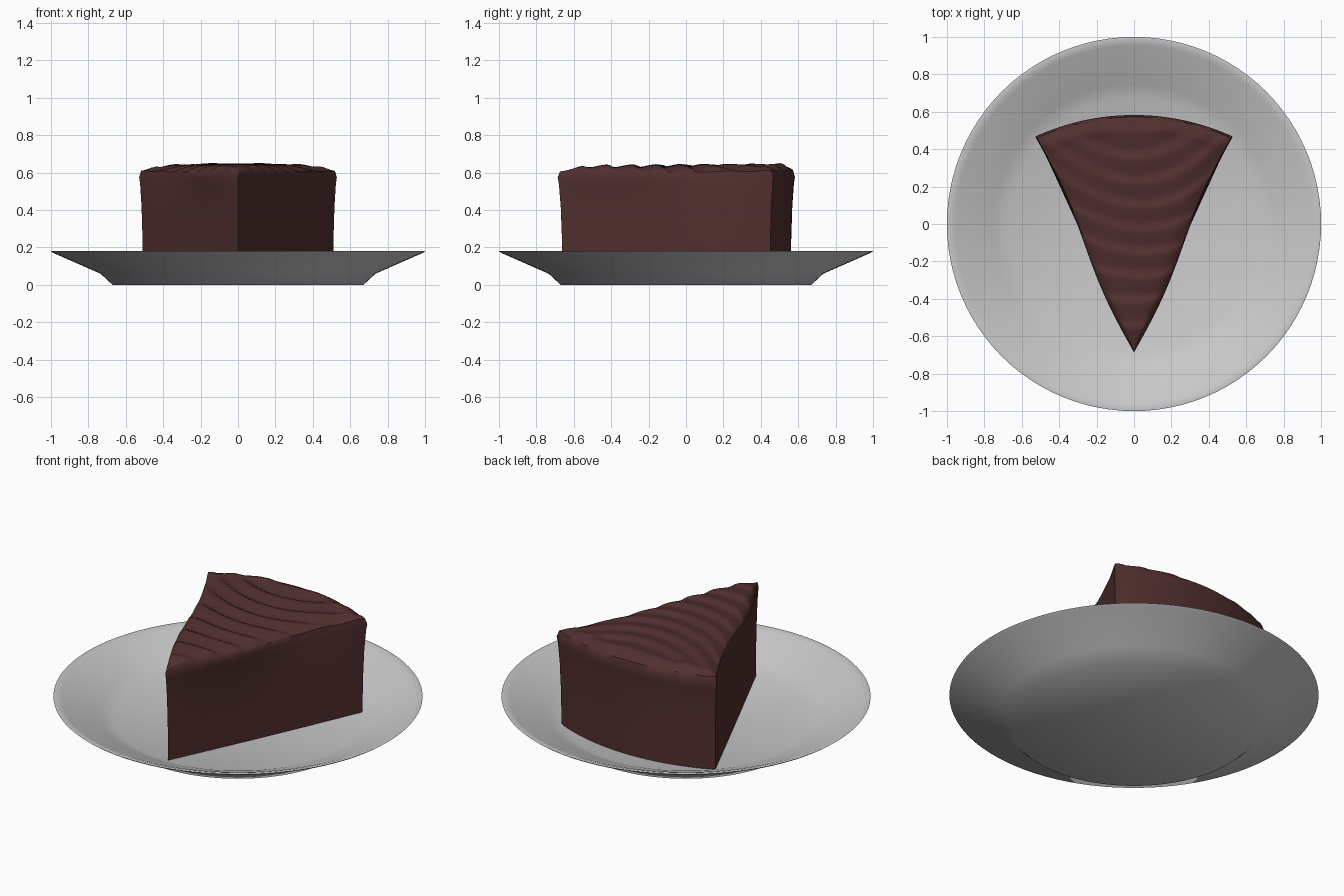
import bpy, bmesh, math

if "Cube" in bpy.data.objects:
    bpy.data.objects.remove(bpy.data.objects["Cube"])


def material(name, rgb):
    m = bpy.data.materials.new(name)
    m.diffuse_color = (*rgb, 1.0)
    m.use_nodes = True
    m.node_tree.nodes["Principled BSDF"].inputs["Base Color"].default_value = m.diffuse_color
    return m


def finish(bm, name, mat, angle):
    bmesh.ops.recalc_face_normals(bm, faces=bm.faces)
    me = bpy.data.meshes.new(name)
    bm.to_mesh(me)
    bm.free()
    ob = bpy.data.objects.new(name, me)
    bpy.context.collection.objects.link(ob)
    me.materials.append(mat)
    bpy.ops.object.select_all(action='DESELECT')
    ob.select_set(True)
    bpy.context.view_layer.objects.active = ob
    bpy.ops.object.shade_smooth_by_angle(angle=math.radians(angle))
    return ob


chocolate = material("chocolate", (0.085, 0.029, 0.029))
white = material("plate_grey", (0.58, 0.58, 0.58))

# Plate: closed profile (radius, z) spun around z
profile = [(0, 0.0), (0.67, 0.0), (0.735, 0.06), (0.99, 0.172), (1.0, 0.18),
           (0.985, 0.182), (0.955, 0.172), (0.75, 0.085), (0.67, 0.05), (0, 0.045)]
SEG = 96
bm = bmesh.new()
rings = []
for r, z in profile:
    if r == 0:
        rings.append([bm.verts.new((0, 0, z))] * SEG)
    else:
        rings.append([bm.verts.new((r * math.cos(2 * math.pi * i / SEG),
                                    r * math.sin(2 * math.pi * i / SEG), z))
                      for i in range(SEG)])
for a, b in zip(rings, rings[1:]):
    for i in range(SEG):
        j = (i + 1) % SEG
        bm.faces.new(list(dict.fromkeys((a[i], a[j], b[j], b[i]))))
finish(bm, "plate", white, 50)

# Cake slice: a circular sector with its tip towards the front
TIP, RADIUS, HALF = -0.66, 1.22, math.radians(24.6)
NU, NV = 80, 40


def plan(u, s, scale, bulge=0.0):
    """Point on the sector: u runs tip to back, s runs side to side (-1..1)."""
    x = u * RADIUS * math.sin(s * HALF)
    y = TIP + u * RADIUS * math.cos(s * HALF)
    x += s * bulge * math.sin(2 * math.pi * u)
    return x * scale, y * scale


def frosting(x, y, u, s):
    """Height of the frosting: soft crown plus curved knife ripples."""
    edge = (1 - abs(s) ** 8) * (1 - u ** 30) * min(1, u / 0.12)
    p = (y - 0.9 * x * x + 0.02 * math.sin(5 * x + 4 * y)) / 0.135
    f = p % 1.0
    ripple = f / 0.75 if f < 0.75 else (1 - f) / 0.25
    ripple = ripple * ripple * (3 - 2 * ripple)
    lip = 0.012 * math.exp(-((u - 0.96) / 0.025) ** 2)
    return (0.598 + 0.022 * edge + 0.008 * u + 0.008 * (1 - s * s)
            + (0.014 * ripple + lip) * (0.35 + 0.65 * edge))


bm = bmesh.new()
top = []
for i in range(NU + 1):
    u, row = i / NU, []
    for j in range(NV + 1):
        s = math.sin((j / NV - 0.5) * math.pi)
        if i == 0 and j > 0:
            row.append(row[0])
            continue
        x, y = plan(u, s, 1.02, 0.018)
        row.append(bm.verts.new((x, y, frosting(x, y, u, s if i else 0))))
    top.append(row)
for i in range(NU):
    for j in range(NV):
        q = (top[i][j], top[i + 1][j], top[i + 1][j + 1], top[i][j + 1])
        bm.faces.new(list(dict.fromkeys(q)))

# Walls: rings dropped from the frosting edge, flaring slightly at the top
border = ([(i, 0) for i in range(NU + 1)] + [(NU, j) for j in range(1, NV + 1)]
          + [(i, NV) for i in range(NU - 1, 0, -1)])
previous = [top[i][j] for i, j in border]
for scale, z, bulge in ((1.04, 0.575, 0.018), (1.03, 0.54, 0.012),
                        (1.015, 0.42, 0.004), (1.005, 0.25, 0), (1.0, 0.035, 0)):
    ring = []
    for i, j in border:
        s = math.sin((j / NV - 0.5) * math.pi)
        x, y = plan(i / NU, s, scale, bulge)
        ring.append(bm.verts.new((x, y, z)))
    for k in range(len(ring)):
        n = (k + 1) % len(ring)
        bm.faces.new((previous[k], previous[n], ring[n], ring[k]))
    previous = ring
bm.faces.new(previous)
finish(bm, "cake_slice", chocolate, 42)
